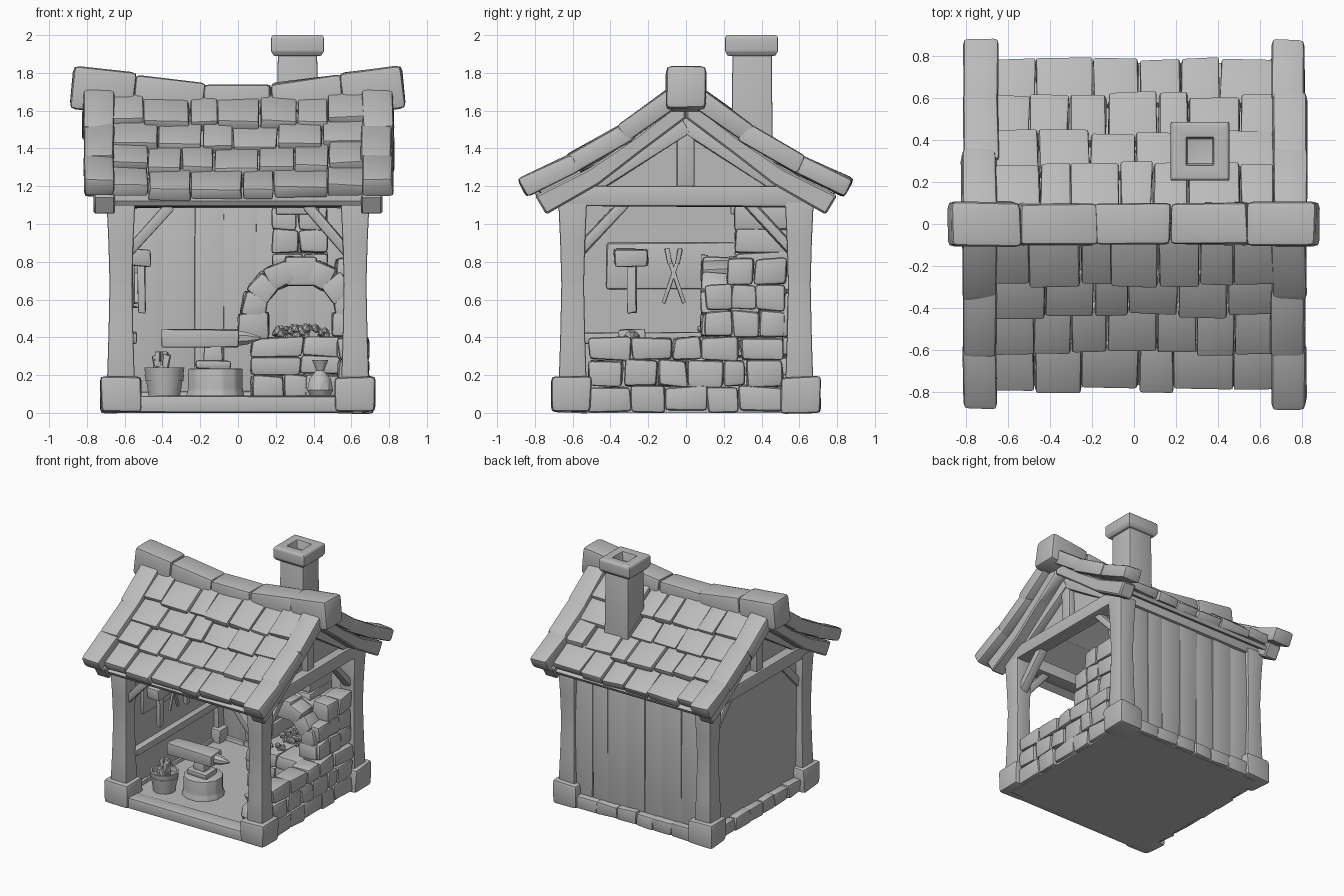
import bpy, bmesh, math, random
from mathutils import Matrix, Vector

if "Cube" in bpy.data.objects:
    bpy.data.objects.remove(bpy.data.objects["Cube"])

random.seed(7)
GREY = bpy.data.materials.new("plain_grey")
GREY.diffuse_color = (0.5, 0.5, 0.5, 1)
GREY.use_nodes = True
GREY.node_tree.nodes["Principled BSDF"].inputs["Base Color"].default_value = GREY.diffuse_color


def merge(bm, part):
    me = bpy.data.meshes.new("tmp")
    part.to_mesh(me)
    part.free()
    bm.from_mesh(me)
    bpy.data.meshes.remove(me)


def soften(part, bev, segs=2):
    bmesh.ops.recalc_face_normals(part, faces=part.faces)
    if bev > 0:
        bmesh.ops.bevel(part, geom=part.edges[:], offset=bev, segments=segs,
                        affect='EDGES', profile=0.6, clamp_overlap=True)


def block(bm, c, s, rot=None, jit=0.007, bev=0.016):
    """Slightly irregular rounded box."""
    part = bmesh.new()
    bmesh.ops.create_cube(part, size=1)
    for v in part.verts:
        v.co = Vector([v.co[i] * s[i] + random.uniform(-jit, jit) for i in range(3)])
    soften(part, bev)
    part.transform(Matrix.Translation(c) @ (rot or Matrix()))
    merge(bm, part)


def span(bm, x, y, z, **kw):
    """Box given by its ranges."""
    block(bm, Vector([(r[0] + r[1]) / 2 for r in (x, y, z)]),
          [r[1] - r[0] for r in (x, y, z)], **kw)


def beam(bm, a, b, w, h, **kw):
    """Box running from a to b, w wide and h thick."""
    a, b = Vector(a), Vector(b)
    d = (b - a).normalized()
    side = (Vector((0, 1, 0)) if abs(d.z) > 0.98 else Vector((0, 0, 1))).cross(d).normalized()
    rot = Matrix((d, side, d.cross(side))).transposed().to_4x4()
    block(bm, (a + b) / 2, ((b - a).length, w, h), rot, **kw)


def loft(bm, cx, cy, rings, n=4, bev=0.012):
    """Stack of n-sided rings (radius or half width, z)."""
    part = bmesh.new()
    k = math.sqrt(2) if n == 4 else 1
    rows = [[part.verts.new((cx + r * k * math.cos(2 * math.pi * (i + .5) / n),
                             cy + r * k * math.sin(2 * math.pi * (i + .5) / n), z))
             for i in range(n)] for r, z in rings]
    for lo, hi in zip(rows, rows[1:]):
        for i in range(n):
            part.faces.new((lo[i], lo[(i + 1) % n], hi[(i + 1) % n], hi[i]))
    part.faces.new(rows[0][::-1])
    part.faces.new(rows[-1])
    soften(part, bev)
    merge(bm, part)


def prism(bm, yz, x0, x1, bev=0.01):
    part = bmesh.new()
    f = part.faces.new([part.verts.new((x0, y, z)) for y, z in yz])
    ext = bmesh.ops.extrude_face_region(part, geom=[f])["geom"]
    for v in ext:
        if isinstance(v, bmesh.types.BMVert):
            v.co.x = x1
    soften(part, bev, 1)
    merge(bm, part)


def cuts(a, b, n, wob=0.18):
    """Uneven division of a range into n pieces."""
    st = (b - a) / n
    p = [a] + [a + st * (i + random.uniform(-wob, wob)) for i in range(1, n)] + [b]
    return list(zip(p, p[1:]))


def finish(name, bm):
    me = bpy.data.meshes.new(name)
    bm.to_mesh(me)
    bm.free()
    me.materials.append(GREY)
    me.shade_smooth()
    me.set_sharp_from_angle(angle=math.radians(35))
    bpy.context.collection.objects.link(bpy.data.objects.new(name, me))


SIDES = (-1, 1)

# floor and front sill
bm = bmesh.new()
span(bm, (-.66, .66), (-.64, .66), (0, .08), jit=0, bev=0)
finish("floor", bm)
bm = bmesh.new()
span(bm, (-.54, .54), (-.69, -.56), (0.005, .09))
finish("front_sill", bm)

# corner stones and waisted posts
stones, posts = bmesh.new(), bmesh.new()
for sx in SIDES:
    for sy in SIDES:
        block(stones, Vector((sx * .62, sy * .607, .096)), (.21, .21, .19), bev=.025)
        loft(posts, sx * .62, sy * .6, [(.074, .15), (.066, .4), (.06, .68), (.066, .9), (.076, 1.12)])
finish("corner_stones", stones)
finish("posts", posts)

# footing stones at back and left
bm = bmesh.new()
for a, b in cuts(-.52, .52, 6):
    span(bm, (a, b), (.57, .69), (0.005, .11))
    span(bm, (-.69, -.57), (a, b), (0.005, .11))
finish("footing_stones", bm)

# back planks and left wall
bm = bmesh.new()
for a, b in cuts(-.57, .57, 7):
    span(bm, (a, b), (.595, .64), (.09, 1.14), jit=.005, bev=.006)
finish("back_planks", bm)
bm = bmesh.new()
span(bm, (-.63, -.59), (-.57, .57), (.09, 1.14), jit=0, bev=0)
span(bm, (-.6, -.54), (-.55, .55), (.36, .43))
finish("left_wall", bm)

# low stone wall on the right
bm = bmesh.new()
for z0, z1, n in ((.005, .14, 5), (.14, .28, 6), (.28, .4, 5)):
    for a, b in cuts(-.52, .52, n):
        span(bm, (.53, .69), (a + .003, b - .003), (z0, z1), jit=.01, bev=.024)
finish("low_wall", bm)

# hearth
bm = bmesh.new()
for z0, z1, n in ((.08, .2, 3), (.2, .3, 2), (.3, .4, 2)):
    for a, b in cuts(.07, .55, n):
        span(bm, (a, b), (.0, .58), (z0, z1), jit=.01, bev=.022)
finish("hearth", bm)

# vaulted oven of wedge stones
bm = bmesh.new()
for y0, y1 in cuts(.08, .56, 3, .06):
    for s in SIDES:
        span(bm, (.33 + s * .25 - .08, .33 + s * .25 + .08), (y0, y1), (.4, .53), jit=.01, bev=.022)
    for i in range(7):
        t = math.pi * (i + .5) / 7
        c = Vector((.33 + .25 * math.cos(t), (y0 + y1) / 2, .52 + .23 * math.sin(t)))
        big = .02 if i == 3 else 0
        block(bm, c, (.13 + big, y1 - y0, .125 + big * 2), Matrix.Rotation(-t, 4, 'Y'), jit=.01, bev=.022)
# squared shoulder stones on the outside
for z0, z1, n in ((.4, .54, 3), (.54, .68, 3), (.68, .82, 2)):
    for a, b in cuts(.1 + (.12 if z0 > .6 else 0), .53, n):
        span(bm, (.52, .67), (a, b), (z0, z1), jit=.01, bev=.024)
finish("oven", bm)

# coals
bm = bmesh.new()
for i in range(40):
    m = Matrix.Translation((random.uniform(.2, .47), random.uniform(.06, .45), .41 + random.uniform(0, .04)))
    bmesh.ops.create_icosphere(bm, subdivisions=1, radius=random.uniform(.016, .03), matrix=m)
finish("coals", bm)

# chimney: stone base, shaft and hollow cap
bm = bmesh.new()
for z0, z1 in ((.78, .85), (.85, .97), (.97, 1.09)):
    for a, b in cuts(.18, .47, 2):
        span(bm, (a, b), (.26, .56), (z0, z1), jit=.01, bev=.022)
finish("chimney_base", bm)
bm = bmesh.new()
loft(bm, .315, .35, [(.115, 1.05), (.108, 1.5), (.104, 1.92)])
finish("chimney_shaft", bm)
bm = bmesh.new()
loft(bm, .315, .347, [(.125, 1.89), (.14, 1.915), (.14, 1.985), (.132, 2.0), (.066, 2.0), (.06, 1.93)], bev=.006)
finish("chimney_cap", bm)

# wall plates, tie beams, king posts, gable rafters
bm = bmesh.new()
for s in SIDES:
    span(bm, (-.68, .68), (s * .6 - .06, s * .6 + .06), (1.085, 1.18))
    span(bm, (s * .635 - .055, s * .635 + .055), (-.64, .64), (1.09, 1.2))
    span(bm, (s * .635 - .035, s * .635 + .035), (-.05, .05), (1.18, 1.56))
    for t in SIDES:
        beam(bm, (s * .635, t * .6, 1.14), (s * .635, 0, 1.52), .08, .09)
finish("roof_frame", bm)

# diagonal braces
bm = bmesh.new()
for s in SIDES:
    beam(bm, (s * .59, -.6, .84), (s * .36, -.6, 1.1), .07, .06)
    for t in SIDES:
        beam(bm, (s * .62, t * .58, .84), (s * .62, t * .32, 1.12), .07, .06)
finish("braces", bm)

# gable infill
bm = bmesh.new()
for s in SIDES:
    prism(bm, [(-.6, 1.1), (-.6, 1.18), (0, 1.57), (.6, 1.18), (.6, 1.1)], s * .59, s * .62, 0)
finish("gable_panels", bm)

# curved barge boards
bm = bmesh.new()
top = [(.8, 1.15), (.52, 1.29), (.27, 1.46), (0, 1.67)]
low = [(0, 1.56), (.24, 1.38), (.46, 1.21), (.74, 1.05)]
for s in SIDES:
    for t in SIDES:
        prism(bm, [(t * y, z) for y, z in top + low], s * .65, s * .765)
finish("barge_boards", bm)

# roof deck, tile courses and verge stones
deck, tiles, verge = bmesh.new(), bmesh.new(), bmesh.new()
COURSES = [((.785, 1.185), (.56, 1.29), 6), ((.605, 1.305), (.38, 1.42), 7),
           ((.425, 1.42), (.23, 1.54), 6), ((.28, 1.545), (.03, 1.69), 7)]
VERGE = [((.865, 1.19), (.58, 1.325)), ((.615, 1.315), (.29, 1.495)), ((.335, 1.475), (.05, 1.68))]
for t in SIDES:
    line = [(.76, 1.11), (.4, 1.33), (0, 1.6)]
    for (y0, z0), (y1, z1) in zip(line, line[1:]):
        beam(deck, (0, t * y0, z0), (0, t * y1, z1), 1.34, .03, jit=0, bev=0)
    for (y0, z0), (y1, z1), n in COURSES:
        for a, b in cuts(-.67, .67, n):
            x = (a + b) / 2
            sag = -.035 * (1 - (x / .67) ** 2) + random.uniform(-.006, .006)
            dy = random.uniform(-.012, .012)
            beam(tiles, (x, t * (y0 + dy), z0 + sag), (x, t * y1, z1 + sag), b - a - .006, .068, bev=.014)
    for (y0, z0), (y1, z1) in VERGE:
        for s in SIDES:
            x = s * (.735 + random.uniform(-.008, .008))
            beam(verge, (x, t * y0, z0), (x, t * y1, z1), .165, .105, bev=.025)
finish("roof_deck", deck)
finish("roof_tiles", tiles)
finish("verge_stones", verge)

# sagging ridge stones
bm = bmesh.new()
beam(bm, (-.185, 0, 1.66), (.175, 0, 1.66), .19, .16, bev=.025)
for s in SIDES:
    beam(bm, (s * .18, 0, 1.66), (s * .55, 0, 1.705), .2, .165, bev=.025)
    beam(bm, (s * .55, 0, 1.685), (s * .88, 0, 1.725), .21, .225, bev=.032)
finish("ridge_stones", bm)

# stump and anvil
bm = bmesh.new()
loft(bm, -.12, -.28, [(.165, .075), (.15, .12), (.15, .235)], n=12)
finish("stump", bm)
bm = bmesh.new()
span(bm, (-.22, -.04), (-.36, -.2), (.23, .28))
span(bm, (-.18, -.08), (-.32, -.24), (.27, .36))
span(bm, (-.4, 0), (-.355, -.215), (.345, .44), bev=.01)
loft(bm, 0, 0, [(.045, 0), (.035, .06), (.008, .13)], n=8, bev=0)
bm.verts.ensure_lookup_table()
horn = Matrix.Translation((-.01, -.285, .395)) @ Matrix.Rotation(math.pi / 2, 4, 'Y')
bmesh.ops.transform(bm, matrix=horn, verts=bm.verts[-24:])
finish("anvil", bm)

# bucket with scraps
bm = bmesh.new()
loft(bm, -.39, -.4, [(.085, .08), (.11, .24), (.095, .24), (.09, .19)], n=12, bev=0)
loft(bm, -.39, -.4, [(.104, .17), (.108, .2)], n=12, bev=0)
for i in range(7):
    x, y = -.39 + random.uniform(-.06, .06), -.4 + random.uniform(-.06, .06)
    beam(bm, (x, y, .17), (x + random.uniform(-.04, .04), y, random.uniform(.24, .33)), .03, .03, bev=.005)
finish("bucket", bm)

# tied sack
bm = bmesh.new()
loft(bm, .435, -.46, [(.05, .08), (.072, .12), (.06, .18), (.022, .225), (.045, .28)], n=10, bev=0)
finish("sack", bm)

# tool board with hammer and tongs on the left wall
bm = bmesh.new()
span(bm, (-.6, -.565), (-.42, .26), (.65, .9))
finish("tool_board", bm)
bm = bmesh.new()
span(bm, (-.565, -.465), (-.38, -.2), (.775, .865))
span(bm, (-.53, -.49), (-.31, -.265), (.53, .8), bev=.008)
for s in SIDES:
    beam(bm, (-.54, -.065 + s * .055, .58), (-.54, -.065 - s * .02, .8), .02, .02, jit=.002, bev=.004)
    beam(bm, (-.54, -.065 - s * .02, .79), (-.54, -.065 - s * .035, .87), .025, .025, jit=.002, bev=.004)
beam(bm, (-.54, .1, .56), (-.54, .1, .84), .03, .03, bev=.006)
finish("wall_tools", bm)
